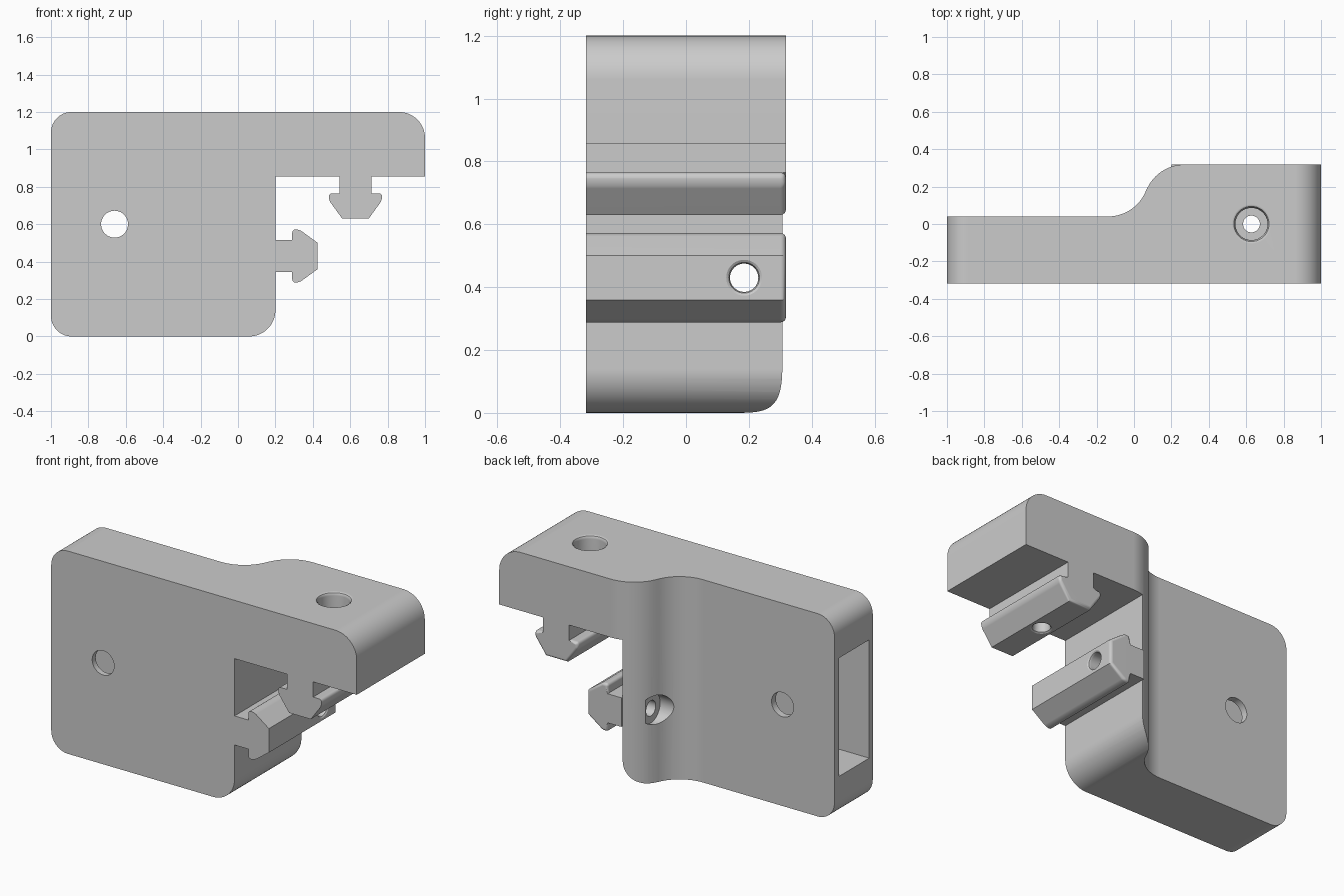
import bpy, bmesh
from math import sin, cos, pi, radians, atan2
from mathutils import Vector

cube = bpy.data.objects.get("Cube")
if cube:
    bpy.data.objects.remove(cube, do_unlink=True)

grey = bpy.data.materials.new("light grey plastic")
grey.use_nodes = True
GREY = (0.6, 0.6, 0.6, 1)
grey.diffuse_color = GREY
grey.node_tree.nodes["Principled BSDF"].inputs["Base Color"].default_value = GREY

FRONT, BACK = -0.318, 0.318
HEIGHT, POST_X, ARM_Z = 1.2, 0.2, 0.855
RAIL_X, RAIL_Z = 0.628, 0.43
RAIL_OUT = 0.225


def to_object(name, bm):
    bmesh.ops.recalc_face_normals(bm, faces=bm.faces)
    mesh = bpy.data.meshes.new(name)
    bm.to_mesh(mesh)
    bm.free()
    mesh.materials.append(grey)
    obj = bpy.data.objects.new(name, mesh)
    bpy.context.collection.objects.link(obj)
    return obj


def prism(points, vector):
    bm = bmesh.new()
    face = bm.faces.new([bm.verts.new(p) for p in points])
    out = bmesh.ops.extrude_face_region(bm, geom=[face])
    new = [v for v in out["geom"] if isinstance(v, bmesh.types.BMVert)]
    bmesh.ops.translate(bm, verts=new, vec=vector)
    return bm


def arc(cx, cy, r, start, end, steps=14):
    angles = [radians(start + (end - start) * i / steps) for i in range(steps + 1)]
    return [(cx + r * cos(a), cy + r * sin(a)) for a in angles]


def lathe(name, profile, place, sides=40):
    """Closed turned solid; place maps (u, v, t) to world space."""
    bm = bmesh.new()
    rings = [[bm.verts.new(place(r * cos(2 * pi * i / sides), r * sin(2 * pi * i / sides), t))
              for i in range(sides)] for t, r in profile]
    for a, b in zip(rings, rings[1:]):
        for i in range(sides):
            j = (i + 1) % sides
            bm.faces.new((a[i], a[j], b[j], b[i]))
    bm.faces.new(rings[0])
    bm.faces.new(rings[-1])
    return to_object(name, bm)


def boolean(obj, cutter, operation="DIFFERENCE"):
    mod = obj.modifiers.new("cut", "BOOLEAN")
    mod.operation, mod.solver, mod.object = operation, "EXACT", cutter
    cutter.hide_render = True
    bpy.context.view_layer.objects.active = obj
    bpy.ops.object.modifier_apply(modifier=mod.name)


def finish(obj):
    bpy.ops.object.select_all(action="DESELECT")
    obj.select_set(True)
    bpy.context.view_layer.objects.active = obj
    bpy.ops.object.shade_smooth_by_angle(angle=radians(30))
    mod = obj.modifiers.new("flat face normals", "WEIGHTED_NORMAL")
    mod.keep_sharp = True


# Bracket: post with arm, rounded outer corners
small, big = 0.11, 0.14
outline = (arc(-1 + small, small, small, 180, 270)
           + arc(POST_X - big, big, big, 270, 360)
           + [(POST_X, ARM_Z), (1, ARM_Z)]
           + arc(1 - big, HEIGHT - big, big, 0, 90)
           + arc(-1 + small, HEIGHT - small, small, 90, 180))
body = to_object("bracket_body", prism([(x, FRONT, z) for x, z in outline],
                                       (0, BACK - FRONT, 0)))

# Thin plate flows into the thick arm through an S-shaped back
bend, plate_y, x0, x1 = 0.22, 0.04, -0.14, 0.27
tilt = atan2(BACK - plate_y - 2 * bend, x1 - x0) * 180 / pi
s_curve = (arc(x0, plate_y + bend, bend, -90, tilt)
           + arc(x1, BACK - bend, bend, 180 + tilt, 90)[1:])
removed = [(-1.2, plate_y)] + s_curve + [(x1, BACK + 0.2), (-1.2, BACK + 0.2)]
back_cutter = to_object("back_cutter", prism([(x, y, -0.1) for x, y in removed],
                                             (0, 0, HEIGHT + 0.2)))

# Slot opening on the narrow side
slot = [(-1.1, -0.285), (-0.31, -0.285), (-0.31, 0.0), (-1.1, 0.0)]
slot_cutter = to_object("slot_cutter", prism([(x, y, 0.25) for x, y in slot], (0, 0, 0.7)))

# Plate hole
hole_cutter = lathe("plate_hole_cutter", [(-0.5, 0.072), (0.5, 0.072)],
                    lambda u, v, t: (-0.66 + u, t, 0.6 + v))

# Counterbored screw holes with softened rims
seat, length = 0.245, HEIGHT - ARM_Z + RAIL_OUT
screw = [(-0.02, 0.105), (0, 0.105), (0.006, 0.094), (0.02, 0.086),
         (seat, 0.086), (seat, 0.045), (length - 0.015, 0.045),
         (length - 0.005, 0.049), (length, 0.057), (length + 0.02, 0.057)]
arm_screw = lathe("arm_screw_cutter", screw,
                  lambda u, v, t: (RAIL_X + u, v, HEIGHT - t))
post_start = POST_X + RAIL_OUT - length
post_screw = lathe("post_screw_cutter", screw,
                   lambda u, v, t: (post_start + t, 0.185 + u, RAIL_Z + v))

cutters = [back_cutter, slot_cutter, hole_cutter, arm_screw, post_screw]
for cutter in cutters:
    boolean(body, cutter)
finish(body)


# T-slot rails: neck and arrow-shaped head, rounded tips and back end
def rail(name, place, cutter):
    neck, wing, lip, shoulder = 0.086, 0.142, 0.09, 0.127
    half = [(neck, 0), (neck, lip), (wing, lip), (wing, shoulder), (0.071, RAIL_OUT)]
    shape = half + [(-d, h) for d, h in reversed(half)]
    bm = prism([(d, FRONT, h) for d, h in shape], (0, BACK - FRONT, 0))
    edges = []
    for e in bm.edges:
        a, b = (v.co for v in e.verts)
        at_back = min(a.y, b.y) > 0 and min(a.z, b.z) > lip - 0.001
        along_tip = abs(a.y - b.y) > 0.1 and abs(a.x) > wing - 0.001
        if at_back or along_tip:
            edges.append(e)
    bmesh.ops.recalc_face_normals(bm, faces=bm.faces)
    bmesh.ops.bevel(bm, geom=edges, offset=0.017, segments=4, profile=0.5,
                    affect="EDGES", clamp_overlap=True)
    for v in bm.verts:
        v.co = Vector(place(*v.co))
    obj = to_object(name, bm)
    boolean(obj, cutter)
    finish(obj)


rail("arm_rail", lambda d, y, h: (RAIL_X + d, y, ARM_Z - h), arm_screw)
rail("post_rail", lambda d, y, h: (POST_X + h, y, RAIL_Z + d), post_screw)

for cutter in cutters:
    bpy.data.objects.remove(cutter, do_unlink=True)
